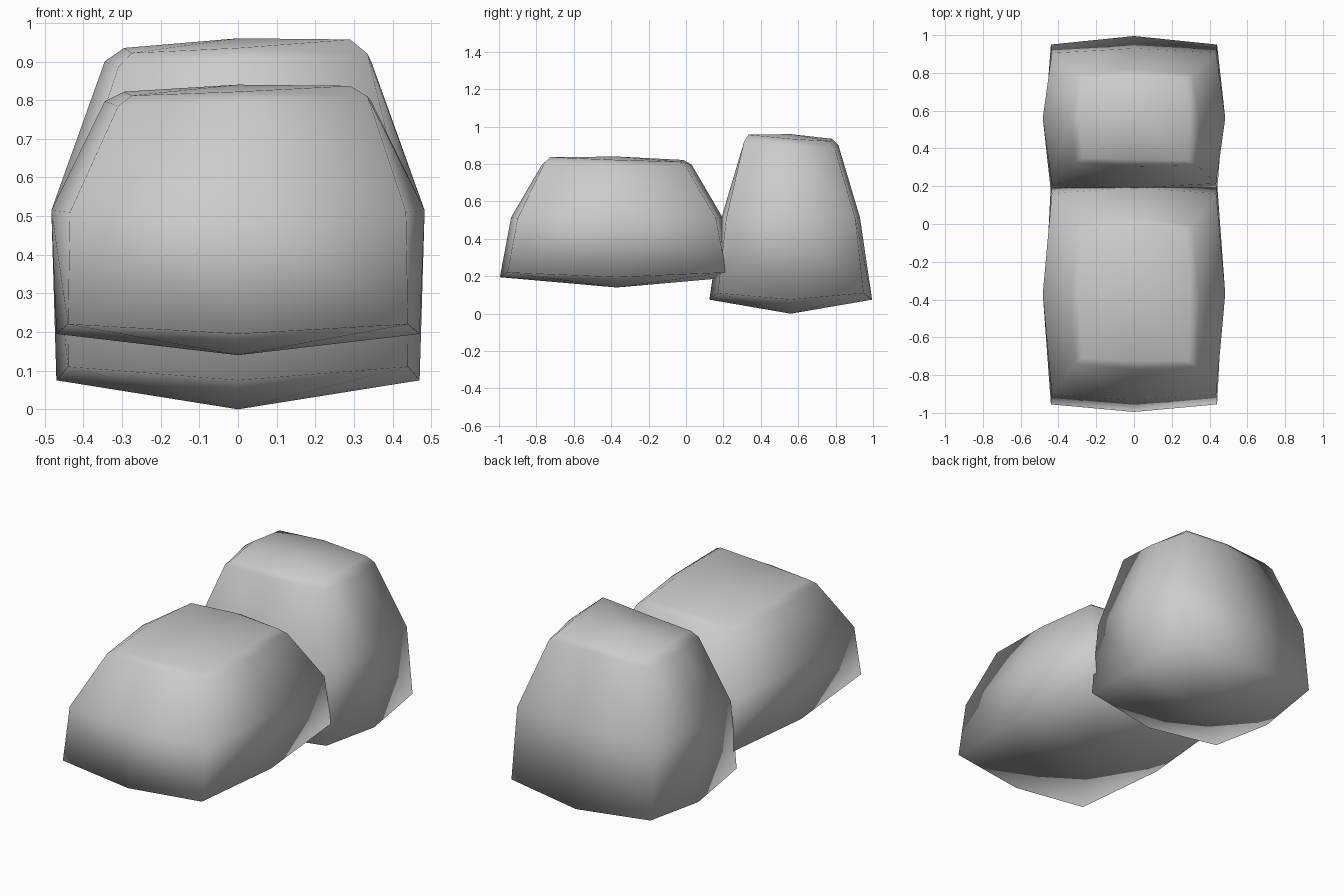
import bpy
import bmesh

cube = bpy.data.objects.get("Cube")
if cube:
    bpy.data.objects.remove(cube, do_unlink=True)

grey = bpy.data.materials.new("plain_grey")
grey.use_nodes = True
COLOUR = (0.6, 0.6, 0.6, 1)
grey.diffuse_color = COLOUR
grey.node_tree.nodes["Principled BSDF"].inputs["Base Color"].default_value = COLOUR

# Half widths of each level, bottom to top: (at corner, at middle of side)
WIDTHS = [(0.44, 0.47), (0.435, 0.483), (0.31, 0.345), (0.275, 0.295)]
# Eight directions around a level; odd ones are corners
AROUND = [(1, 0), (1, -1), (0, -1), (-1, -1), (-1, 0), (-1, 1), (0, 1), (1, 1)]


def bulged_block(name, centre_y, depths, heights, low, high, lift):
    """Tapered block of stacked eight-point rings with domed ends."""
    bm = bmesh.new()
    rings = []
    for (wc, wm), (dc, dm), (zc, zm) in zip(WIDTHS, depths, heights):
        ring = []
        for sx, sy in AROUND:
            corner = sx and sy
            w, d, z = (wc, dc, zc) if corner else (wm, dm, zm)
            ring.append(bm.verts.new((sx * w, centre_y + sy * d, z)))
        rings.append(ring)

    # One top corner is less rounded than the others
    for ring, width in zip(rings[2:], (0.335, 0.29)):
        ring[1].co.x = width
        ring[1].co.y -= 0.015
        ring[1].co.z += lift

    # Walls
    for a, b in zip(rings, rings[1:]):
        for i in range(8):
            j = (i + 1) % 8
            bm.faces.new((a[i], a[j], b[j], b[i]))
    # Domed underside and top
    for ring, z in ((rings[0], low), (rings[-1], high)):
        hub = bm.verts.new((0, centre_y, z))
        for i in range(0, 8, 2):
            bm.faces.new((hub, ring[i], ring[i + 1], ring[(i + 2) % 8]))
    bmesh.ops.recalc_face_normals(bm, faces=bm.faces)
    for face in bm.faces:
        face.smooth = True

    mesh = bpy.data.meshes.new(name)
    bm.to_mesh(mesh)
    bm.free()
    mesh.materials.append(grey)
    obj = bpy.data.objects.new(name, mesh)
    bpy.context.collection.objects.link(obj)
    return obj


# Long low block in front
bulged_block("front_block", -0.37,
             [(0.585, 0.625), (0.53, 0.565), (0.37, 0.4), (0.34, 0.355)],
             [(0.22, 0.195), (0.51, 0.515), (0.785, 0.797), (0.812, 0.822)],
             0.14, 0.84, 0.025)

# Short tall block behind
bulged_block("rear_block", 0.56,
             [(0.39, 0.435), (0.345, 0.37), (0.235, 0.255), (0.21, 0.22)],
             [(0.11, 0.075), (0.51, 0.515), (0.885, 0.9), (0.922, 0.935)],
             0.0, 0.96, 0.035)
